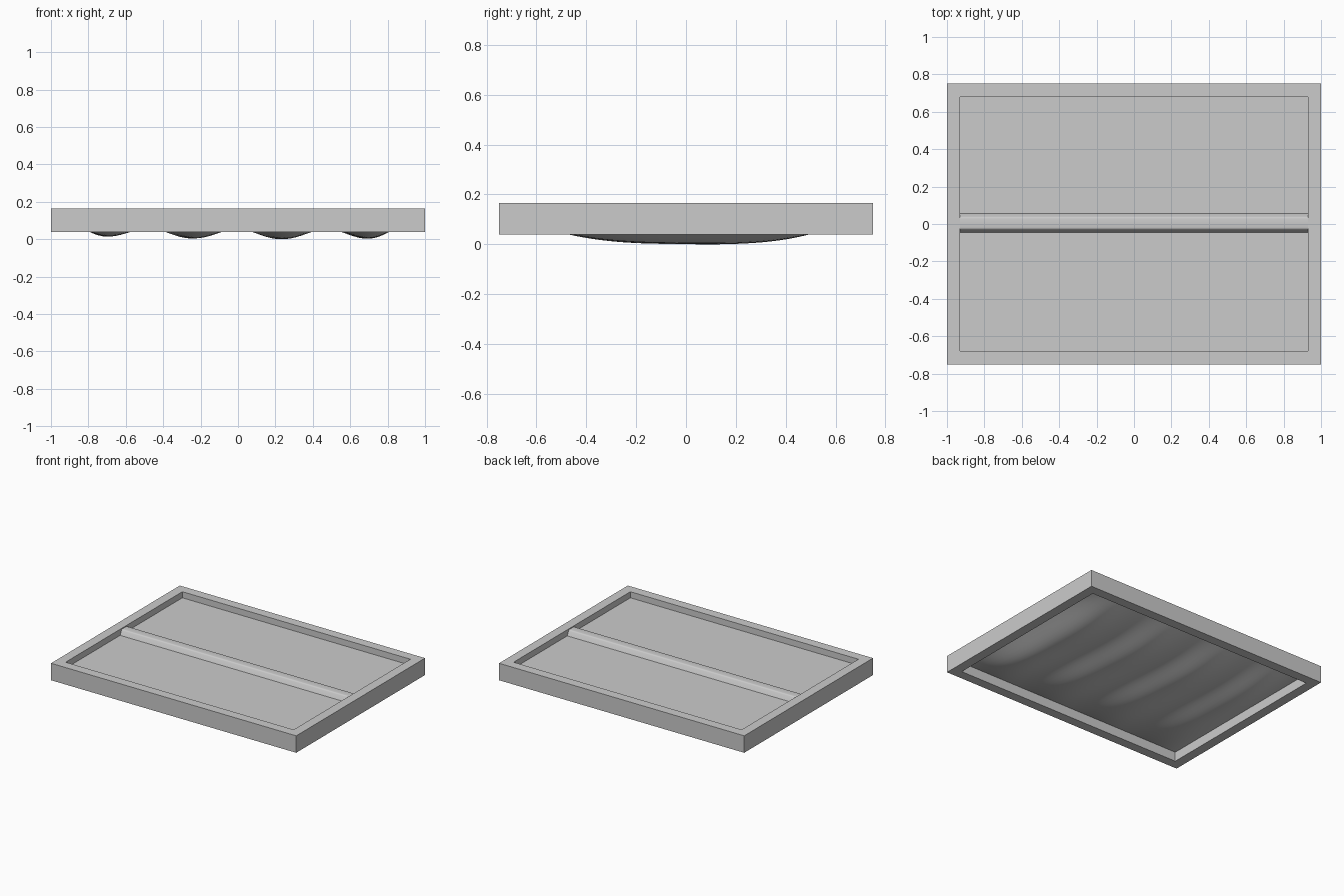
import bpy, bmesh, math

cube = bpy.data.objects.get("Cube")
if cube:
    bpy.data.objects.remove(cube, do_unlink=True)

grey = bpy.data.materials.new("plain grey")
grey.use_nodes = True
COLOUR = (0.6, 0.6, 0.6, 1)
grey.diffuse_color = COLOUR
grey.node_tree.nodes["Principled BSDF"].inputs["Base Color"].default_value = COLOUR

OUT_X, OUT_Y = 1.0, 0.75      # outer half sizes of the frame
IN_X, IN_Y = 0.93, 0.68       # half sizes of the opening
BOTTOM, TOP = 0.04, 0.165
PANEL_LOW, PANEL_TOP = 0.11, 0.12


def finish(bm, name, smooth=None):
    mesh = bpy.data.meshes.new(name)
    bmesh.ops.recalc_face_normals(bm, faces=bm.faces)
    bm.to_mesh(mesh)
    bm.free()
    obj = bpy.data.objects.new(name, mesh)
    bpy.context.collection.objects.link(obj)
    mesh.materials.append(grey)
    if smooth:
        bpy.ops.object.select_all(action='DESELECT')
        obj.select_set(True)
        bpy.context.view_layer.objects.active = obj
        bpy.ops.object.shade_smooth_by_angle(angle=math.radians(smooth))
    return obj


# Rectangular frame, open through the middle
bm = bmesh.new()
signs = [(-1, -1), (1, -1), (1, 1), (-1, 1)]
section = [(OUT_X, OUT_Y, BOTTOM), (OUT_X, OUT_Y, TOP),
           (IN_X, IN_Y, TOP), (IN_X, IN_Y, BOTTOM)]
loops = [[bm.verts.new((sx * x, sy * y, z)) for sx, sy in signs] for x, y, z in section]
for i, a in enumerate(loops):
    b = loops[(i + 1) % 4]
    for j in range(4):
        k = (j + 1) % 4
        bm.faces.new((a[j], a[k], b[k], b[j]))
finish(bm, "frame")

# Thin recessed panel
bm = bmesh.new()
bmesh.ops.create_cube(bm, size=1)
for v in bm.verts:
    v.co.x *= 2 * IN_X
    v.co.y *= 2 * IN_Y
    v.co.z = PANEL_TOP if v.co.z > 0 else PANEL_LOW
finish(bm, "panel")

# Sloped divider across the panel with softened shoulders
bm = bmesh.new()
profile = [(-0.045, PANEL_TOP), (-0.027, 0.158), (0.036, 0.158), (0.055, PANEL_TOP)]
ends = [[bm.verts.new((x, y, z)) for y, z in profile] for x in (-IN_X, IN_X)]
for end in ends:
    bm.faces.new(end)
for j in range(4):
    k = (j + 1) % 4
    bm.faces.new((ends[0][j], ends[0][k], ends[1][k], ends[1][j]))
shoulders = [e for e in bm.edges if all(v.co.z > 0.15 for v in e.verts)
             and abs(e.verts[0].co.x - e.verts[1].co.x) > 1]
bmesh.ops.bevel(bm, geom=shoulders, offset=0.008, segments=3, profile=0.5, affect='EDGES')
finish(bm, "divider", 40)

# Sagging underside sheet with four soft folds
bm = bmesh.new()
bmesh.ops.create_grid(bm, x_segments=72, y_segments=40, size=1)
for v in bm.verts:
    u, w = v.co.x, v.co.y
    x, y = u * IN_X, w * IN_Y
    edge = (1 - abs(u) ** 10) * (1 - abs(w) ** 3) * (1 + 0.06 * w)
    lean = 0.03 * math.sin(3 * y)
    fold = -math.cos(2 * math.pi * (x + lean * (1 - u * u)) / 0.475)
    depth = edge * (0.075 + 0.026 * fold) * (1 + 0.07 * u)
    v.co = (x, y, max(0, PANEL_LOW - 0.001 - depth))
lowest = min(v.co.z for v in bm.verts)
for v in bm.verts:
    sag = (PANEL_LOW - v.co.z) / (PANEL_LOW - lowest)
    v.co.z -= lowest * sag
for f in bm.faces:
    f.normal_update()
sheet = finish(bm, "underside_sheet", 60)
if sheet.data.polygons[0].normal.z > 0:
    sheet.data.flip_normals()
